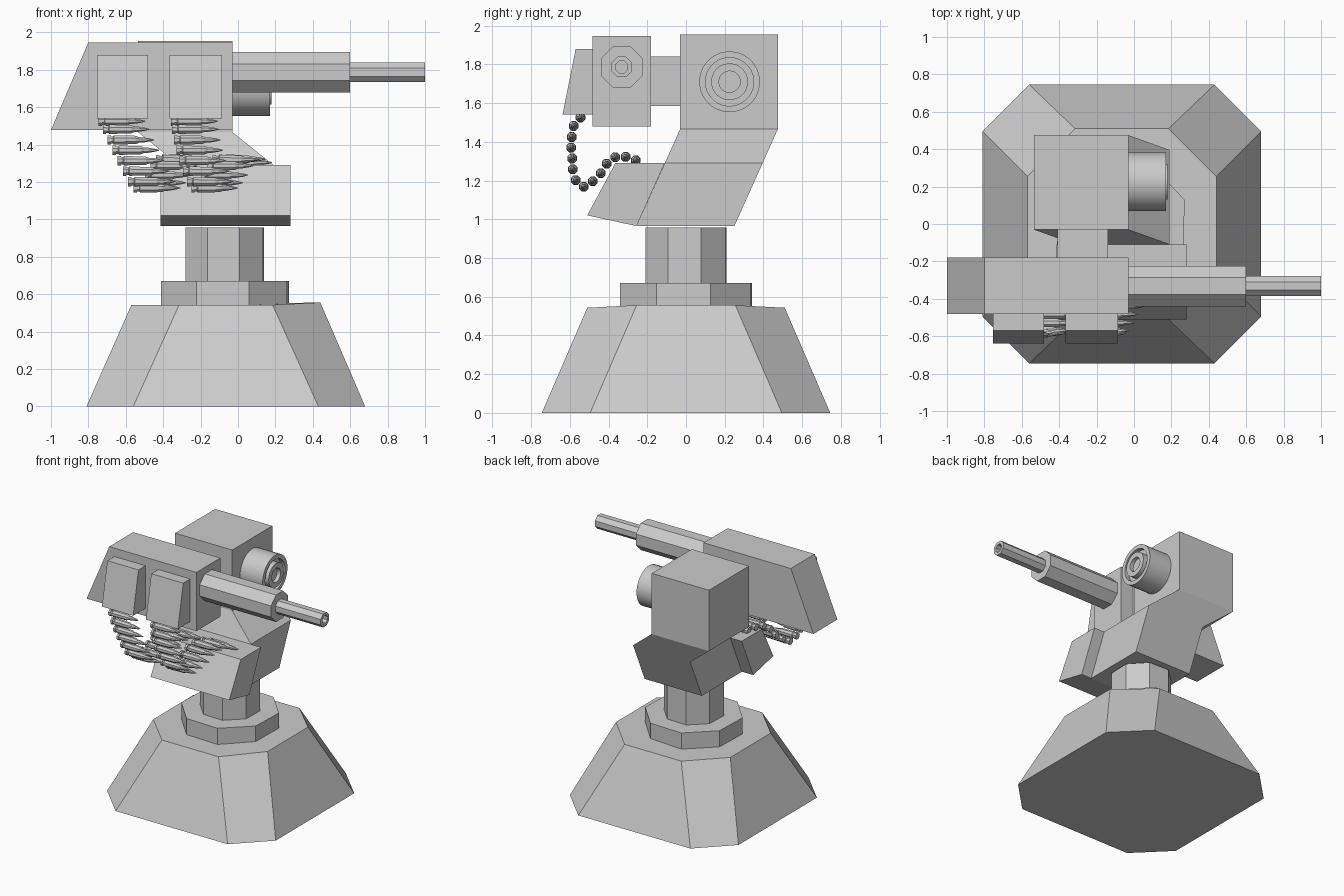
import bpy, bmesh
from math import pi, cos, sin

if "Cube" in bpy.data.objects:
    bpy.data.objects.remove(bpy.data.objects["Cube"])


def loft(name, rings_list):
    """Skin one or more stacks of equal-length rings, capping both ends of each stack."""
    bm = bmesh.new()
    for rings in rings_list:
        vs = [[bm.verts.new(p) for p in r] for r in rings]
        n = len(vs[0])
        for a, b in zip(vs, vs[1:]):
            for i in range(n):
                j = (i + 1) % n
                bm.faces.new((a[i], a[j], b[j], b[i]))
        bm.faces.new(vs[0][::-1])
        bm.faces.new(vs[-1])
    bmesh.ops.recalc_face_normals(bm, faces=bm.faces)
    me = bpy.data.meshes.new(name)
    bm.to_mesh(me)
    bm.free()
    ob = bpy.data.objects.new(name, me)
    bpy.context.collection.objects.link(ob)
    return ob


def rect(x0, x1, y0, y1, z):
    return [(x0, y0, z), (x1, y0, z), (x1, y1, z), (x0, y1, z)]


def chamfered(cx, hx, hy, cut, z, z_right):
    """Rectangle with cut corners; the right-hand side may sit at its own height."""
    a, b = hx - cut, hy - cut
    pts = [(hx, -b), (hx, b), (a, hy), (-a, hy), (-hx, b), (-hx, -b), (-a, -hy), (a, -hy)]
    return [(cx + x, y, z_right if x == hx else z) for x, y in pts]


def octagon(cx, apothem, z, turn=-0.035):
    r = apothem / cos(pi / 8)
    return [(cx + r * cos(pi / 8 + i * pi / 4 + turn),
             r * sin(pi / 8 + i * pi / 4 + turn), z) for i in range(8)]


def turned(profile, x, y, z, sides):
    """Rings around an axis parallel to x, from (x offset, radius) pairs."""
    ph = pi / sides
    return [[(x + px, y + r * cos(ph + 2 * pi * i / sides),
              z + r * sin(ph + 2 * pi * i / sides)) for i in range(sides)]
            for px, r in profile]


def extrude_x(name, yz, x0, x1):
    return loft(name, [[[(x, y, z) for y, z in yz] for x in (x0, x1)]])


# pedestal
loft("base", [[chamfered(-0.065, 0.745, 0.745, 0.25, 0, 0),
               chamfered(-0.065, 0.505, 0.51, 0.255, 0.543, 0.556)]])
loft("collar", [[octagon(-0.07, 0.337, 0.5), octagon(-0.07, 0.337, 0.672)]])
loft("column", [[octagon(-0.07, 0.207, 0.6), octagon(-0.07, 0.207, 0.957)]])

# leaning neck and sensor head in one body
loft("head", [[rect(-0.315, 0.19, -0.255, 0.25, 0.965),
               rect(-0.315, 0.19, -0.109, 0.396, 1.29),
               rect(-0.535, -0.03, -0.03, 0.475, 1.467),
               rect(-0.535, -0.03, -0.03, 0.475, 1.953)]])

# sensor lens
lens = loft("lens", [turned([(-0.05, 0.157), (0.17, 0.157), (0.17, 0.125), (0.135, 0.125),
                             (0.135, 0.095), (0.18, 0.095), (0.18, 0.055), (0.15, 0.055)],
                            0, 0.225, 1.71, 32)])
bpy.context.view_layer.objects.active = lens
lens.select_set(True)
bpy.ops.object.shade_smooth_by_angle()

# ammunition box on the front of the neck
extrude_x("ammo_box", [(-0.365, 1.29), (-0.11, 1.29), (-0.255, 0.965), (-0.51, 1.02)],
          -0.415, 0.28)

# gun body, joined to the head by a short mount
loft("gun_body", [[rect(-1.0, -0.03, -0.482, -0.18, 1.478),
                   rect(-0.8, -0.03, -0.482, -0.18, 1.947)]])
loft("gun_mount", [[rect(-0.41, -0.14, -0.2, -0.01, 1.585),
                    rect(-0.41, -0.14, -0.2, -0.01, 1.84)]])

# stepped octagonal barrel with a bored muzzle
k = 1 / cos(pi / 8)
loft("barrel", [turned([(-0.05, 0.108 * k), (0.6, 0.108 * k), (0.6, 0.053 * k),
                        (1.0, 0.053 * k), (1.0, 0.031 * k), (0.85, 0.031 * k)],
                       0, -0.332, 1.787, 8)])

# feed chutes on the gun's side, each with a hanging cartridge belt
path = [(-.545, 1.525), (-.58, 1.482), (-.59, 1.425), (-.593, 1.37), (-.588, 1.314),
        (-.585, 1.258), (-.57, 1.202), (-.528, 1.168), (-.482, 1.196), (-.44, 1.237),
        (-.41, 1.287), (-.366, 1.32), (-.312, 1.322), (-.26, 1.304)]
cartridge = [(0, 0.027), (0.018, 0.027), (0.018, 0.021), (0.03, 0.021), (0.035, 0.027),
             (0.15, 0.024), (0.17, 0.016), (0.185, 0.016), (0.225, 0.009), (0.25, 0.002)]
for side, x0, x1, drift, power in (("rear", -0.755, -0.48, 0.37, 1.1),
                                   ("front", -0.367, -0.085, 0.29, 1.6)):
    extrude_x(side + "_feed_chute",
              [(-0.57, 1.88), (-0.47, 1.88), (-0.47, 1.54), (-0.638, 1.54)], x0, x1)
    loft(side + "_cartridge_belt",
         [turned(cartridge, x0 + 0.01 + drift * (i / 13) ** power, y, z, 8)
          for i, (y, z) in enumerate(path)])
